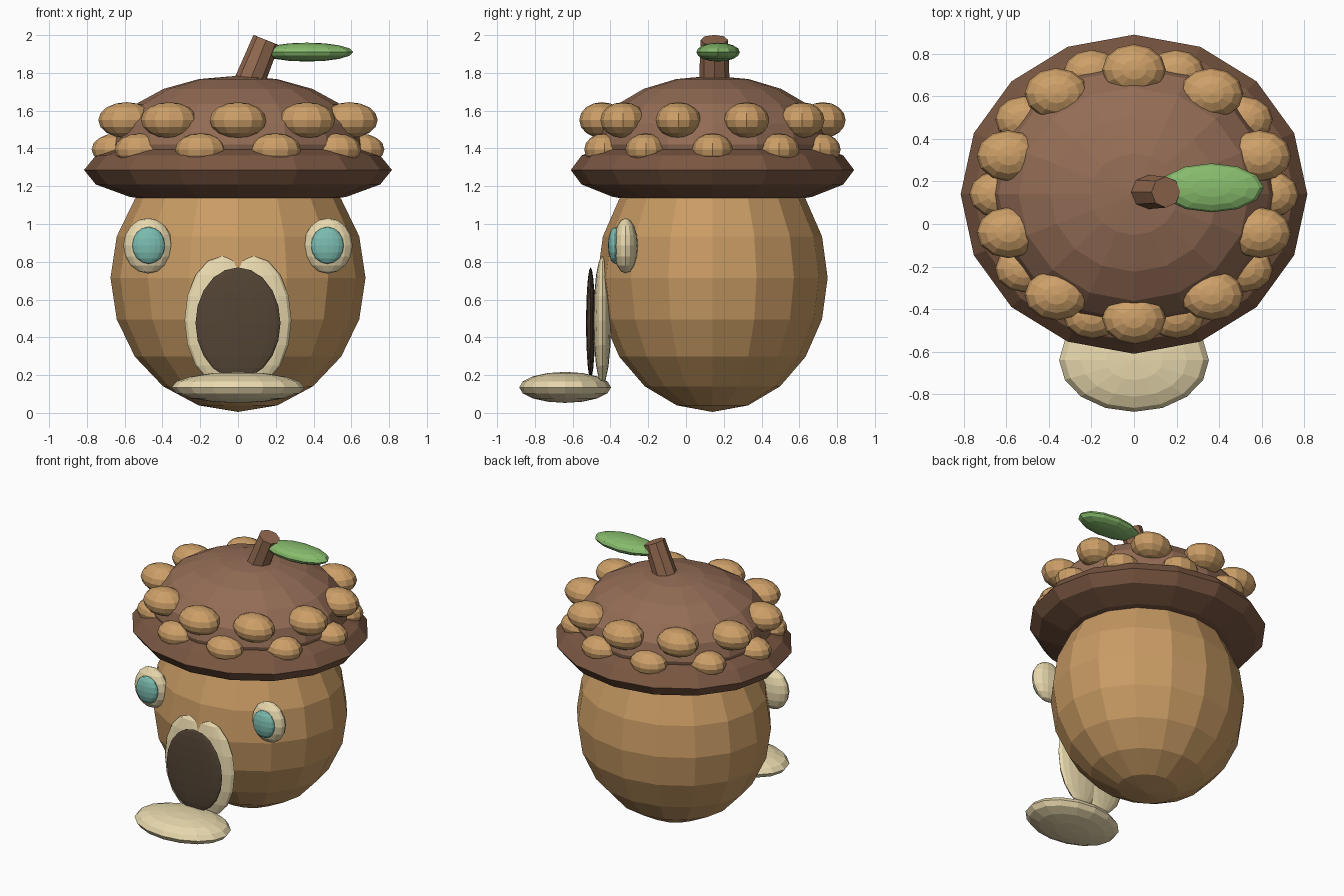
import bpy
from math import sin, cos, pi, radians

if "Cube" in bpy.data.objects:
    bpy.data.objects.remove(bpy.data.objects["Cube"])


def material(name, srgb):
    m = bpy.data.materials.new(name)
    m.diffuse_color = [(c / 255) ** 2.2 for c in srgb] + [1]
    m.use_nodes = True
    m.node_tree.nodes["Principled BSDF"].inputs["Base Color"].default_value = m.diffuse_color
    return m


NUT = material("nut", (200, 154, 100))
CAP = material("cap", (146, 108, 86))
RIM = material("rim", (122, 88, 68))
BUMP = material("bump", (204, 158, 104))
CREAM = material("cream", (232, 216, 172))
GLASS = material("glass", (122, 186, 174))
DOOR = material("door", (84, 70, 56))
LEAF = material("leaf", (134, 186, 108))
STEM = material("stem", (146, 106, 82))


def ball(name, loc, size, mat, segs=16, rings=8):
    """Flat-shaded ellipsoid with half-sizes given by size."""
    bpy.ops.mesh.primitive_uv_sphere_add(segments=segs, ring_count=rings, radius=1, location=loc)
    ob = bpy.context.object
    ob.name = name
    ob.scale = size
    ob.data.materials.append(mat)
    return ob


def bump_ring(name, z, rx, ry, size, start):
    for i in range(10):
        a = start + i * 2 * pi / 10
        ball(f"{name}_{i + 1}", (rx * sin(a), CY - ry * cos(a), z), size, BUMP, 12, 8)


CY = 0.14  # the house sits a little behind the origin

# Nut body and cap
ball("nut_body", (0, CY, 0.715), (0.675, 0.61, 0.71), NUT, 16, 10)
ball("cap_rim", (0, CY, 1.286), (0.815, 0.75, 0.2), RIM, 16, 8)
ball("cap_dome", (0, CY, 1.42), (0.67, 0.62, 0.365), CAP, 16, 10)

# Two staggered rows of bumps round the cap
bump_ring("upper_bump", 1.55, 0.62, 0.585, (0.15, 0.12, 0.095), 0)
bump_ring("lower_bump", 1.395, 0.64, 0.6, (0.135, 0.108, 0.085), pi / 10)

# Stem leaning to the right, with a leaf
tilt = radians(22)
bpy.ops.mesh.primitive_cone_add(vertices=8, radius1=0.083, radius2=0.073, depth=0.32,
                                location=(0.15 - 0.16 * sin(tilt), 0.15, 1.974 - 0.16 * cos(tilt)),
                                rotation=(0, tilt, 0))
stem = bpy.context.object
stem.name = "stem"
stem.data.materials.append(STEM)
ball("leaf", (0.365, 0.17, 1.91), (0.245, 0.115, 0.05), LEAF, 12, 8)

# Mirrored windows and the two lobes of the door surround
for side, s in (("left", -1), ("right", 1)):
    ball(f"window_frame_{side}", (s * 0.477, -0.32, 0.885), (0.13, 0.065, 0.147), CREAM, 16, 8)
    ball(f"window_glass_{side}", (s * 0.473, -0.375, 0.887), (0.087, 0.038, 0.098), GLASS, 16, 8)
    ball(f"door_surround_{side}", (s * 0.083, -0.443, 0.49), (0.2, 0.047, 0.34), CREAM, 16, 8)

# Door and doorstep
ball("door", (0, -0.505, 0.475), (0.225, 0.024, 0.295), DOOR, 16, 10)
ball("doorstep", (0, -0.64, 0.135), (0.352, 0.243, 0.082), CREAM, 16, 8)
